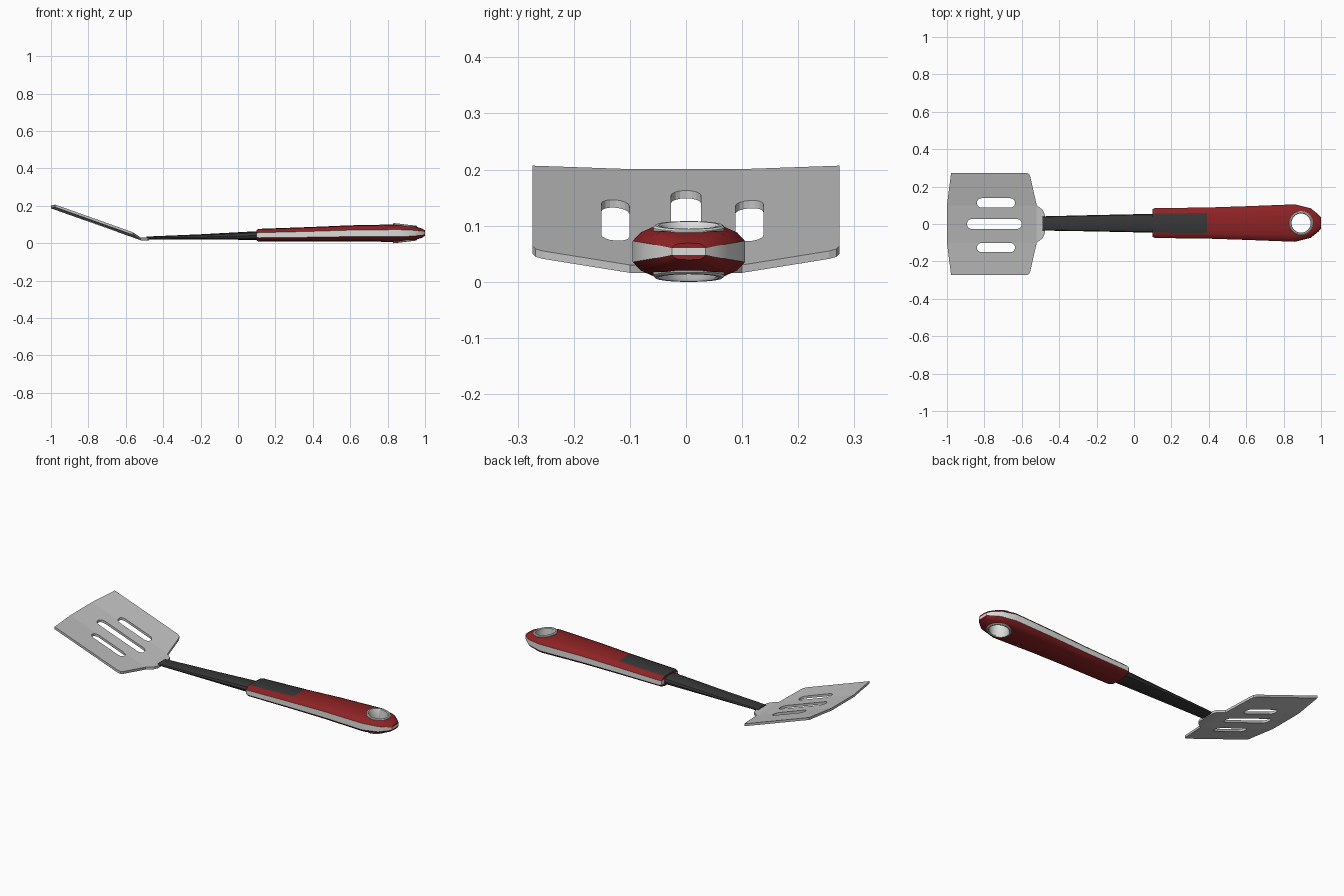
import bpy, bmesh, math
from mathutils import Vector

if "Cube" in bpy.data.objects:
    bpy.data.objects.remove(bpy.data.objects["Cube"])


def material(name, r, g, b):
    m = bpy.data.materials.new(name)
    m.use_nodes = True
    m.diffuse_color = (r, g, b, 1)
    m.node_tree.nodes["Principled BSDF"].inputs["Base Color"].default_value = (r, g, b, 1)
    return m


STEEL = material("brushed steel", 0.53, 0.53, 0.53)
RED = material("deep red", 0.27, 0.016, 0.018)
WHITE = material("off white", 0.72, 0.72, 0.71)
DARK = material("charcoal", 0.038, 0.038, 0.038)


def add_object(name, bm, mats, smooth=None):
    bmesh.ops.recalc_face_normals(bm, faces=bm.faces)
    mesh = bpy.data.meshes.new(name)
    bm.to_mesh(mesh)
    bm.free()
    for m in mats:
        mesh.materials.append(m)
    ob = bpy.data.objects.new(name, mesh)
    bpy.context.collection.objects.link(ob)
    if smooth:
        select(ob)
        bpy.ops.object.shade_smooth_by_angle(angle=math.radians(smooth))
    return ob


def select(ob):
    bpy.ops.object.select_all(action='DESELECT')
    ob.select_set(True)
    bpy.context.view_layer.objects.active = ob


def cut(ob, cutter):
    """Subtract the cutter, then discard it."""
    cutter.hide_render = True
    mod = ob.modifiers.new("cut", 'BOOLEAN')
    mod.operation, mod.solver, mod.object = 'DIFFERENCE', 'EXACT', cutter
    select(ob)
    bpy.ops.object.modifier_apply(modifier=mod.name)
    bpy.data.objects.remove(cutter)


def prism(name, outline, z0, z1, mats=()):
    bm = bmesh.new()
    face = bm.faces.new([bm.verts.new((x, y, z0)) for x, y in outline])
    ext = bmesh.ops.extrude_face_region(bm, geom=[face])
    for v in ext["geom"]:
        if isinstance(v, bmesh.types.BMVert):
            v.co.z = z1
    return add_object(name, bm, mats)


def loft(name, half, sections, mats, rule, smooth):
    """Skin a symmetric profile along x; sections are (x, y, z, half width, half height)."""
    bm = bmesh.new()
    m = len(half)
    loop = half + [(-u, v) for u, v in half[-2:0:-1]]
    n = len(loop)
    rings = [[bm.verts.new((x, yc + u * w, zc + v * h)) for u, v in loop]
             for x, yc, zc, w, h in sections]
    for k in range(len(rings) - 1):
        a, b = rings[k], rings[k + 1]
        xm = (sections[k][0] + sections[k + 1][0]) / 2
        for i in range(n):
            j = (i + 1) % n
            f = bm.faces.new((a[i], a[j], b[j], b[i]))
            f.material_index = rule(xm, loop[i][1], loop[j][1])
    # End caps as horizontal strips, so colour bands wrap round the ends
    for ring, x in ((rings[0], sections[0][0]), (rings[-1], sections[-1][0])):
        for i in range(m - 1):
            quad = [ring[i], ring[i + 1], ring[(n - i - 1) % n], ring[(n - i) % n]]
            f = bm.faces.new(list(dict.fromkeys(quad)))
            f.material_index = rule(1, loop[i][1], loop[i + 1][1])
    return add_object(name, bm, mats, smooth)


# Blade: flat outline with three slots, then bent up and dished at the sides
side = [(-0.477, 0.05), (-0.487, 0.075), (-0.52, 0.1), (-0.555, 0.255),
        (-0.562, 0.268), (-0.577, 0.274), (-0.978, 0.274), (-1.0, 0.1)]
blade = prism("blade", side + [(x, -y) for x, y in reversed(side)], 0.016, 0.03, [STEEL])


def slot(x0, x1, yc, r, steps=8):
    pts = []
    for cx, start in ((x1 - r, -90), (x0 + r, 90)):
        for i in range(steps + 1):
            a = math.radians(start + 180 * i / steps)
            pts.append((cx + r * math.cos(a), yc + r * math.sin(a)))
    return prism("slot_cutter", pts, -0.1, 0.1)


for x0, x1, yc, r in ((-0.893, -0.6, 0, 0.027), (-0.84, -0.636, 0.113, 0.025),
                      (-0.84, -0.636, -0.126, 0.025)):
    cut(blade, slot(x0, x1, yc, r))

bm = bmesh.new()
bm.from_mesh(blade.data)
bmesh.ops.triangulate(bm, faces=bm.faces)
for co, no in (((-0.52, 0, 0), (1, 0, 0)), ((0, 0.1, 0), (0, 1, 0)), ((0, -0.1, 0), (0, 1, 0))):
    bmesh.ops.bisect_plane(bm, geom=bm.verts[:] + bm.edges[:] + bm.faces[:],
                           plane_co=Vector(co), plane_no=Vector(no))
for v in bm.verts:
    v.co.z += 0.356 * max(0, -0.52 - v.co.x) + 0.08 * max(0, abs(v.co.y) - 0.1)
bm.to_mesh(blade.data)
bm.free()

# Shaft: tapered rounded bar
arc = [(math.cos(math.radians(a)), math.sin(math.radians(a))) for a in range(-90, 91, 30)]
arc[0], arc[-1] = (0, -1), (0, 1)
bar = [(math.copysign(abs(u) ** 0.7, u), math.copysign(abs(v) ** 0.7, v)) for u, v in arc]
loft("shaft", bar,
     [(-0.488, 0.003, 0.028, 0.038, 0.008), (-0.2, 0.004, 0.034, 0.044, 0.014),
      (0.13, 0.004, 0.042, 0.051, 0.024)], [DARK], lambda x, a, b: 0, 40)

# Handle: red shell, white side band, charcoal thumb panel on top
upper = [(1, 0.4), (0.86, 0.72), (0.64, 0.93), (0, 1)]
profile = [(u, -v) for u, v in reversed(upper)] + upper


def handle_colour(x, a, b):
    if max(abs(a), abs(b)) < 0.5:
        return 1
    return 2 if min(a, b) > 0.9 and x < 0.39 else 0


handle = loft("handle", profile,
              [(0.1, 0.005, 0.043, 0.074, 0.029), (0.112, 0.005, 0.043, 0.08, 0.034),
               (0.39, 0.005, 0.048, 0.083, 0.039), (0.6, 0.005, 0.053, 0.09, 0.043),
               (0.86, 0.005, 0.054, 0.1, 0.047), (0.945, 0.005, 0.054, 0.079, 0.038),
               (0.985, 0.005, 0.054, 0.047, 0.024), (1.0, 0.005, 0.054, 0.03, 0.015)],
              [RED, WHITE, DARK], handle_colour, 25)

# Hanging hole with a lining ring whose ends follow the tapering handle
HX, HY, SEG = 0.893, 0.005, 32
angles = [2 * math.pi * i / SEG for i in range(SEG)]
cut(handle, prism("hole_cutter", [(HX + 0.057 * math.cos(a), HY + 0.057 * math.sin(a))
                                  for a in angles], -0.2, 0.3))

bm = bmesh.new()
section = [(0.051, -0.92), (0.054, -1), (0.06, -1), (0.064, -0.92),
           (0.064, 0.92), (0.06, 1), (0.054, 1), (0.051, 0.92)]
rings = []
for a in angles:
    ring = []
    for r, t in section:
        dx = r * math.cos(a)
        ring.append(bm.verts.new((HX + dx, HY + r * math.sin(a),
                                  0.054 + t * (0.047 - 0.12 * dx))))
    rings.append(ring)
for i in range(SEG):
    a, b = rings[i], rings[(i + 1) % SEG]
    for j in range(len(section)):
        k = (j + 1) % len(section)
        bm.faces.new((a[j], a[k], b[k], b[j]))
add_object("hanging_ring", bm, [WHITE], 35)
